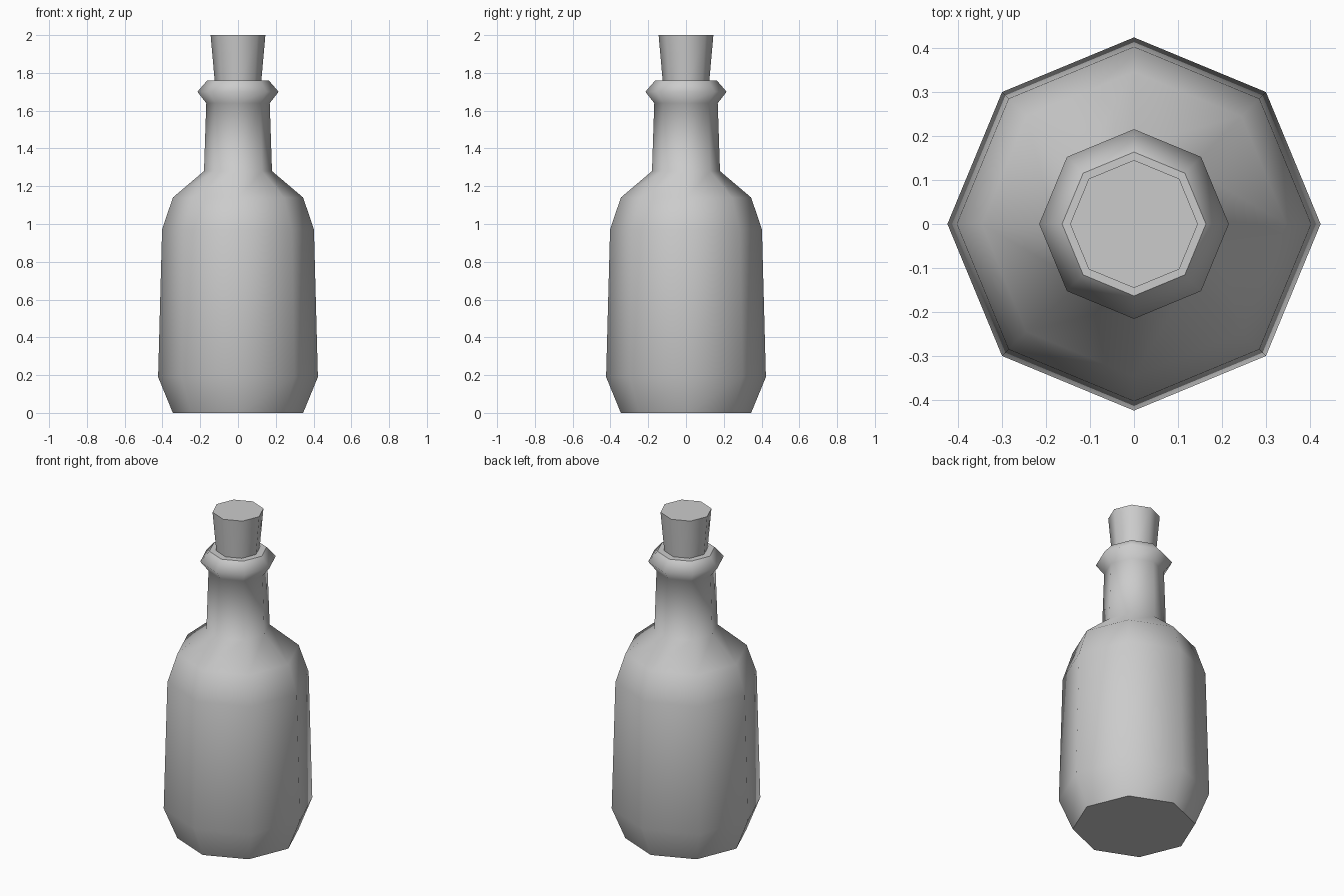
import bpy, bmesh
from math import cos, sin, pi

SIDES = 8

cube = bpy.data.objects.get("Cube")
if cube:
    bpy.data.objects.remove(cube, do_unlink=True)

grey = bpy.data.materials.new("light grey")
grey.use_nodes = True
colour = (0.6, 0.6, 0.6, 1)
grey.diffuse_color = colour
grey.node_tree.nodes["Principled BSDF"].inputs["Base Color"].default_value = colour


def turned_part(name, profile):
    """Closed octagonal turning from (radius, height) pairs, smooth with sharp caps."""
    bm = bmesh.new()
    rings = [[bm.verts.new((r * cos(2 * pi * i / SIDES), r * sin(2 * pi * i / SIDES), z))
              for i in range(SIDES)] for r, z in profile]
    for low, high in zip(rings, rings[1:]):
        for i in range(SIDES):
            j = (i + 1) % SIDES
            bm.faces.new((low[i], low[j], high[j], high[i])).smooth = True
    for cap in (bm.faces.new(rings[0][::-1]), bm.faces.new(rings[-1])):
        for edge in cap.edges:
            edge.smooth = False
    mesh = bpy.data.meshes.new(name)
    bm.to_mesh(mesh)
    bm.free()
    mesh.materials.append(grey)
    obj = bpy.data.objects.new(name, mesh)
    bpy.context.collection.objects.link(obj)
    return obj


# Bottle: tapered foot, body, shoulder, neck and flared lip
turned_part("bottle", [(0.345, 0), (0.423, 0.19), (0.402, 0.97), (0.345, 1.14),
                       (0.18, 1.28), (0.168, 1.64), (0.215, 1.70), (0.163, 1.76)])

# Cork: widens upward and sits in the lip
turned_part("cork", [(0.12, 1.72), (0.145, 2.0)])
